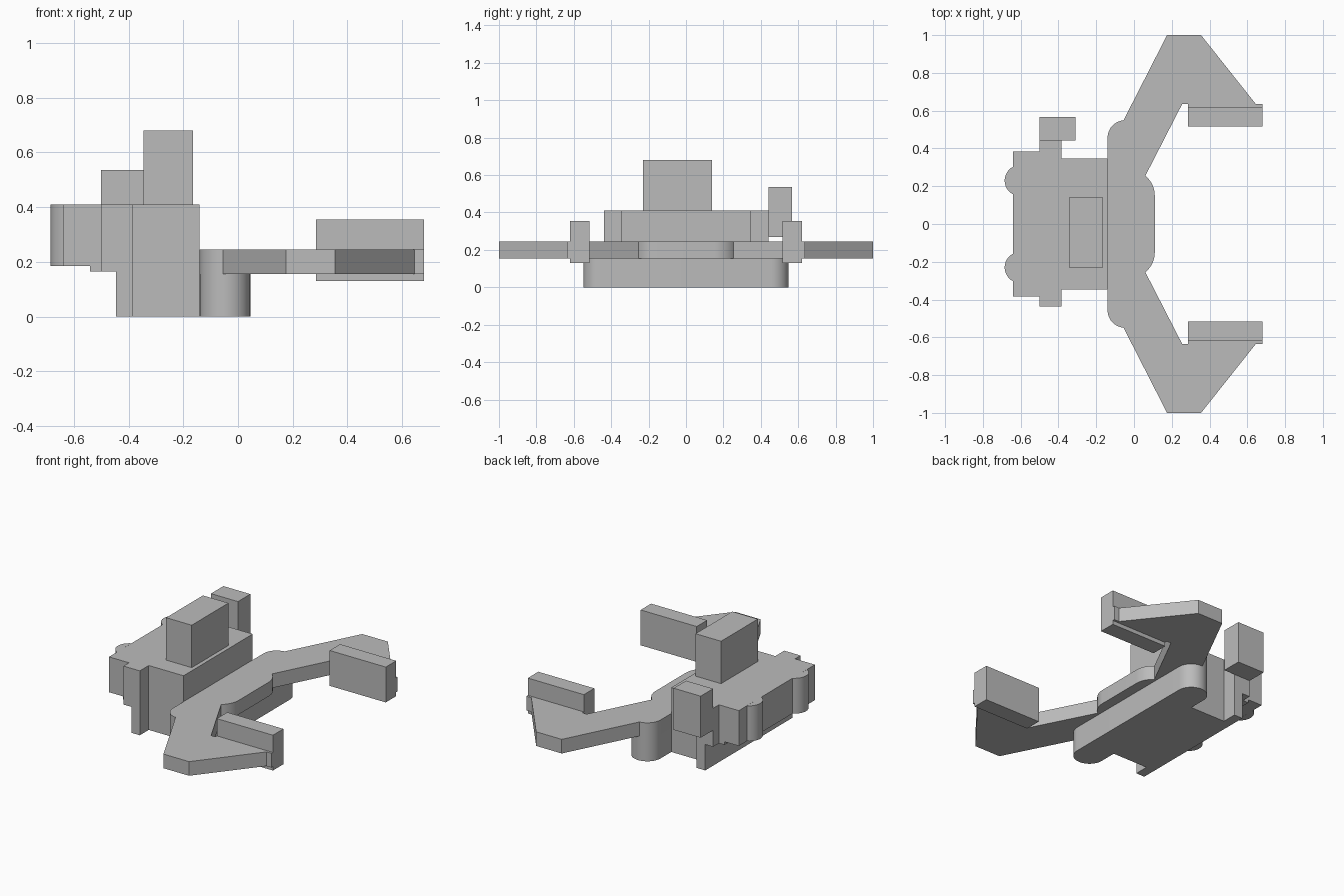
import bpy, bmesh, math

cube = bpy.data.objects.get("Cube")
if cube:
    bpy.data.objects.remove(cube, do_unlink=True)

GREY = (0.5, 0.5, 0.5, 1)
grey = bpy.data.materials.new("plain_grey")
grey.use_nodes = True
grey.diffuse_color = GREY
grey.node_tree.nodes["Principled BSDF"].inputs["Base Color"].default_value = GREY


def prism(name, outline, low, high, axis="z", smooth=False):
    """Extrude an outline: xy points along z, or xz points along y."""
    def place(p, d):
        return (p[0], p[1], d) if axis == "z" else (p[0], d, p[1])
    bm = bmesh.new()
    bottom = [bm.verts.new(place(p, low)) for p in outline]
    top = [bm.verts.new(place(p, high)) for p in outline]
    bm.faces.new(bottom)
    bm.faces.new(top)
    n = len(outline)
    for i in range(n):
        j = (i + 1) % n
        bm.faces.new((bottom[i], bottom[j], top[j], top[i]))
    bmesh.ops.recalc_face_normals(bm, faces=bm.faces)
    mesh = bpy.data.meshes.new(name)
    bm.to_mesh(mesh)
    bm.free()
    mesh.materials.append(grey)
    obj = bpy.data.objects.new(name, mesh)
    bpy.context.collection.objects.link(obj)
    if smooth:
        bpy.ops.object.select_all(action="DESELECT")
        obj.select_set(True)
        bpy.context.view_layer.objects.active = obj
        bpy.ops.object.shade_smooth_by_angle(angle=math.radians(30))
    return obj


def box(name, x0, x1, y0, y1, z0, z1):
    return prism(name, [(x0, y0), (x1, y0), (x1, y1), (x0, y1)], z0, z1)


def arc(cx, cy, r, start, end, steps=12):
    angles = [math.radians(start + (end - start) * i / steps) for i in range(steps + 1)]
    return [(cx + r * math.cos(a), cy + r * math.sin(a)) for a in angles]


def mirrored(points):
    """Close a +y half outline with its -y reflection."""
    return points + [(x, -y) for x, y in reversed(points)]


TOP = 0.41

# Body: side profiles stepped underneath, widening towards the rear
prism("body_front", [(-0.39, 0), (-0.14, 0), (-0.14, TOP), (-0.39, TOP)],
      -0.348, 0.348, "y")
prism("body_rear", [(-0.64, 0.185), (-0.54, 0.185), (-0.54, 0.165), (-0.445, 0.165),
                    (-0.445, 0), (-0.385, 0), (-0.385, TOP), (-0.64, TOP)],
      -0.383, 0.383, "y")
for side, y0, y1 in (("left", -0.438, -0.383), ("right", 0.383, 0.442)):
    prism("side_tab_" + side, [(-0.5, 0.165), (-0.445, 0.165), (-0.445, 0),
                               (-0.385, 0), (-0.385, TOP), (-0.5, TOP)], y0, y1, "y")

# Rounded bumps on the rear wall
for side, y in (("left", -0.23), ("right", 0.23)):
    prism("rear_bump_" + side, arc(-0.603, y, 0.082, 117, 243), 0.185, TOP, smooth=True)

# Blocks on the top and on the side tab
box("top_block", -0.345, -0.165, -0.23, 0.14, TOP, 0.68)
box("side_block", -0.5, -0.31, 0.442, 0.567, 0.27, 0.535)

# Crossbar with round ends
bar = arc(-0.0475, 0.4565, 0.0925, 180, 0, 24)
prism("crossbar", mirrored(bar), 0, 0.245, smooth=True)

# Flat plate with two bent arms
half_plate = [(-0.14, 0.45)] + arc(-0.0475, 0.4565, 0.0925, 180, 95)
half_plate += [(0.175, 1), (0.355, 1), (0.645, 0.635), (0.68, 0.635), (0.68, 0.6),
               (0.285, 0.6), (0.285, 0.635), (0.255, 0.635)]
half_plate += arc(-0.025, 0.15, 0.135, 51, 0)
prism("arm_plate", mirrored(half_plate), 0.155, 0.245, smooth=True)

# Upright pads at the arm tips
for side, s in (("left", 1), ("right", -1)):
    box("pad_" + side, 0.285, 0.68, *sorted((s * 0.515, s * 0.62)), 0.13, 0.355)
